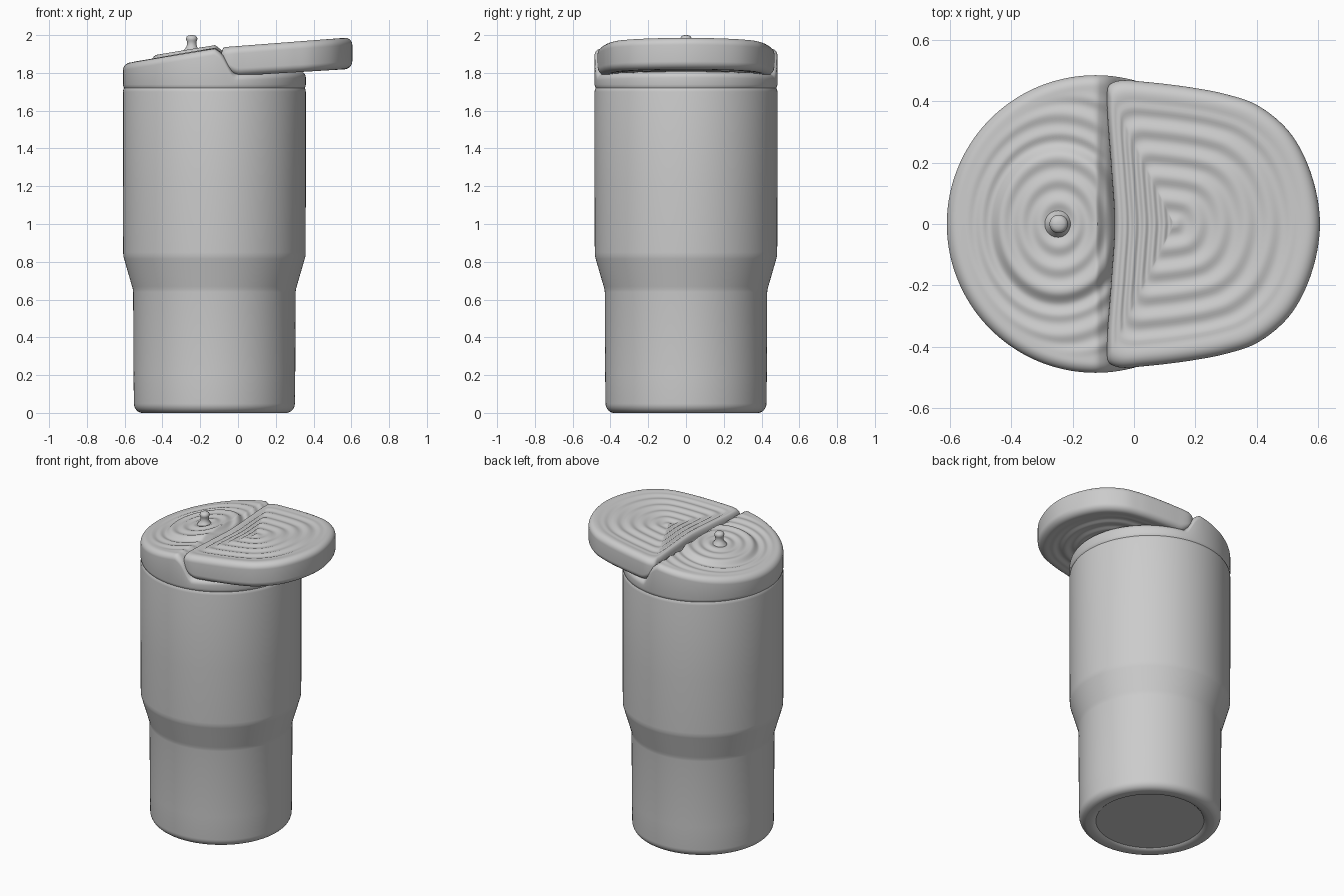
import bpy, math
from mathutils import Vector

if "Cube" in bpy.data.objects:
    bpy.data.objects.remove(bpy.data.objects["Cube"])

CX, R = -0.125, 0.484        # cup axis and upper radius
PIN_X = -0.245
SEG = 192

grey = bpy.data.materials.new("plain grey")
grey.diffuse_color = (0.6, 0.6, 0.6, 1)
grey.use_nodes = True
grey.node_tree.nodes["Principled BSDF"].inputs["Base Color"].default_value = grey.diffuse_color


def loft(name, rings, cap_start=True, cap_end=True):
    """Skin a stack of equal closed rings."""
    n = len(rings[0])
    verts = [p for ring in rings for p in ring]
    faces = [(k * n + i, k * n + (i + 1) % n, (k + 1) * n + (i + 1) % n, (k + 1) * n + i)
             for k in range(len(rings) - 1) for i in range(n)]
    if cap_start:
        faces.append(tuple(reversed(range(n))))
    if cap_end:
        faces.append(tuple(range(len(verts) - n, len(verts))))
    me = bpy.data.meshes.new(name)
    me.from_pydata(verts, [], faces)
    me.materials.append(grey)
    ob = bpy.data.objects.new(name, me)
    bpy.context.collection.objects.link(ob)
    bpy.ops.object.select_all(action='DESELECT')
    ob.select_set(True)
    bpy.context.view_layer.objects.active = ob
    bpy.ops.object.shade_smooth_by_angle(angle=math.radians(40))
    return ob


def circle(cx, r, z, n=SEG):
    """Ring around a vertical axis; z may be a function of x and y."""
    pts = []
    for i in range(n):
        a = 2 * math.pi * i / n
        x, y = cx + r * math.cos(a), r * math.sin(a)
        pts.append((x, y, z(x, y) if callable(z) else z))
    return pts


def smooth(t):
    t = min(max(t, 0), 1)
    return t * t * (3 - 2 * t)


def slab_bottom(x):
    return 1.785 + 0.06 * max(x, 0) + 5 * max(0.02 - x, 0) ** 2


def slab_top(x):
    return 1.942 + 0.077 * x


# Cup body with tapered waist, rounded foot and recessed base
body = [(0.02, 0.012), (0.325, 0.012), (0.335, 0.003), (0.36, 0.0), (0.385, 0.0)]
body += [(0.38 + 0.046 * math.sin(a), 0.05 - 0.05 * math.cos(a))
         for a in [math.pi / 2 * k / 8 for k in range(1, 9)]]
body += [(0.428, 0.2), (0.43, 0.64), (0.432, 0.655), (0.436, 0.67), (0.478, 0.815),
         (0.482, 0.83), (R - 0.001, 0.85), (R, 1.2), (R, 1.70), (R - 0.002, 1.712),
         (R - 0.006, 1.72)]
loft("cup_body", [circle(CX, r, z) for r, z in body], cap_end=False)


# Lid: sloped rippled half, stepping down under the drinking flap
def lid_height(x, y):
    high = 1.85 + 0.165 * (x + 0.6)
    d = math.hypot((x - PIN_X) / 0.85, y)
    high += 0.014 * (1 - smooth((d - 0.225) / 0.04))
    high -= 0.007 * math.exp(-((d - 0.275) / 0.018) ** 2)
    fade = 1 - smooth((math.hypot(x - CX, y) - 0.39) / 0.05)
    high += fade * 0.004 * math.cos(2 * math.pi * d / 0.072)
    low = 1.795 + 0.04 * max(x, 0)
    high -= 0.02 * smooth((x + 0.125) / 0.03)
    t = smooth((x + 0.105) / 0.095)
    return high * (1 - t) + low * t


ROUND = 0.035
lid = [circle(CX, R - 0.006, 1.72), circle(CX, R - 0.002, 1.728), circle(CX, R, 1.738)]
for k in range(9):
    a = math.pi / 2 * k / 8
    drop = ROUND * (1 - math.sin(a))
    lid.append(circle(CX, R - ROUND + ROUND * math.cos(a),
                      lambda x, y, d=drop: lid_height(x, y) - d))
for k in range(1, 70):
    lid.append(circle(CX, (R - ROUND) * (1 - k / 70), lid_height))
loft("sloped_lid", lid, cap_start=False)

# Flap outline: smooth curve through half the shape, mirrored
half = [(0.605, 0), (0.574, 0.17), (0.505, 0.30), (0.4, 0.387), (0.3, 0.422), (0.2, 0.442),
        (0.05, 0.461), (-0.05, 0.466), (-0.082, 0.45), (-0.088, 0.41), (-0.075, 0.2), (-0.063, 0)]
path = [Vector(p) for p in half]
ext = [Vector((half[1][0], -half[1][1]))] + path + [Vector((half[-2][0], -half[-2][1]))]
side = []
for i in range(1, len(ext) - 2):
    p0, p1, p2, p3 = ext[i - 1:i + 3]
    t0 = 0
    t1 = (p1 - p0).length ** 0.5
    t2 = t1 + (p2 - p1).length ** 0.5
    t3 = t2 + (p3 - p2).length ** 0.5
    for k in range(8):
        t = t1 + (t2 - t1) * k / 8
        a1 = p0 * ((t1 - t) / t1) + p1 * (t / t1)
        a2 = p1 * ((t2 - t) / (t2 - t1)) + p2 * ((t - t1) / (t2 - t1))
        a3 = p2 * ((t3 - t) / (t3 - t2)) + p3 * ((t - t2) / (t3 - t2))
        b1 = a1 * ((t2 - t) / t2) + a2 * (t / t2)
        b2 = a2 * ((t3 - t) / (t3 - t1)) + a3 * ((t - t1) / (t3 - t1))
        side.append(b1 * ((t2 - t) / (t2 - t1)) + b2 * ((t - t1) / (t2 - t1)))
outline = side + [path[-1]] + [Vector((p.x, -p.y)) for p in reversed(side[1:])]
FC = Vector((0.13, 0))


def flap_ring(scale, height, offset):
    pts = []
    for p in outline:
        q = FC + (p - FC) * scale
        pts.append((q.x, q.y, height(q.x) + offset))
    return pts


def ripple(s):
    """Gentle concentric waves, fading out at the rim."""
    return 0.0045 * math.cos(2 * math.pi * s / 0.165) * (1 - smooth((s - 0.78) / 0.1)) \
        - 0.005 * (1 - smooth((s - 0.82) / 0.08))


# Drinking flap: rippled faces above and below, rounded rim
EDGE, BEV = 0.04, 0.09
inner = [0.02 + (1 - BEV - 0.02) * k / 48 for k in range(48)]
arc = [math.pi / 2 * k / 8 for k in range(9)]
flap = [flap_ring(s, slab_bottom, -ripple(s)) for s in inner]
flap += [flap_ring(1 - BEV + BEV * math.sin(a), slab_bottom, EDGE * (1 - math.cos(a))) for a in arc]
flap += [flap_ring(1 - BEV + BEV * math.cos(a), slab_top, -EDGE * (1 - math.sin(a))) for a in arc]
flap += [flap_ring(s, slab_top, ripple(s)) for s in reversed(inner)]
loft("drinking_flap", flap)

# Small pin with flared base and rounded head
pin = [(0.05, 1.905), (0.042, 1.922), (0.03, 1.935), (0.025, 1.95), (0.025, 1.965),
       (0.029, 1.974), (0.03, 1.982), (0.027, 1.991), (0.018, 1.998), (0.006, 2.0)]
loft("vent_pin", [circle(PIN_X, r, z, 32) for r, z in pin])
